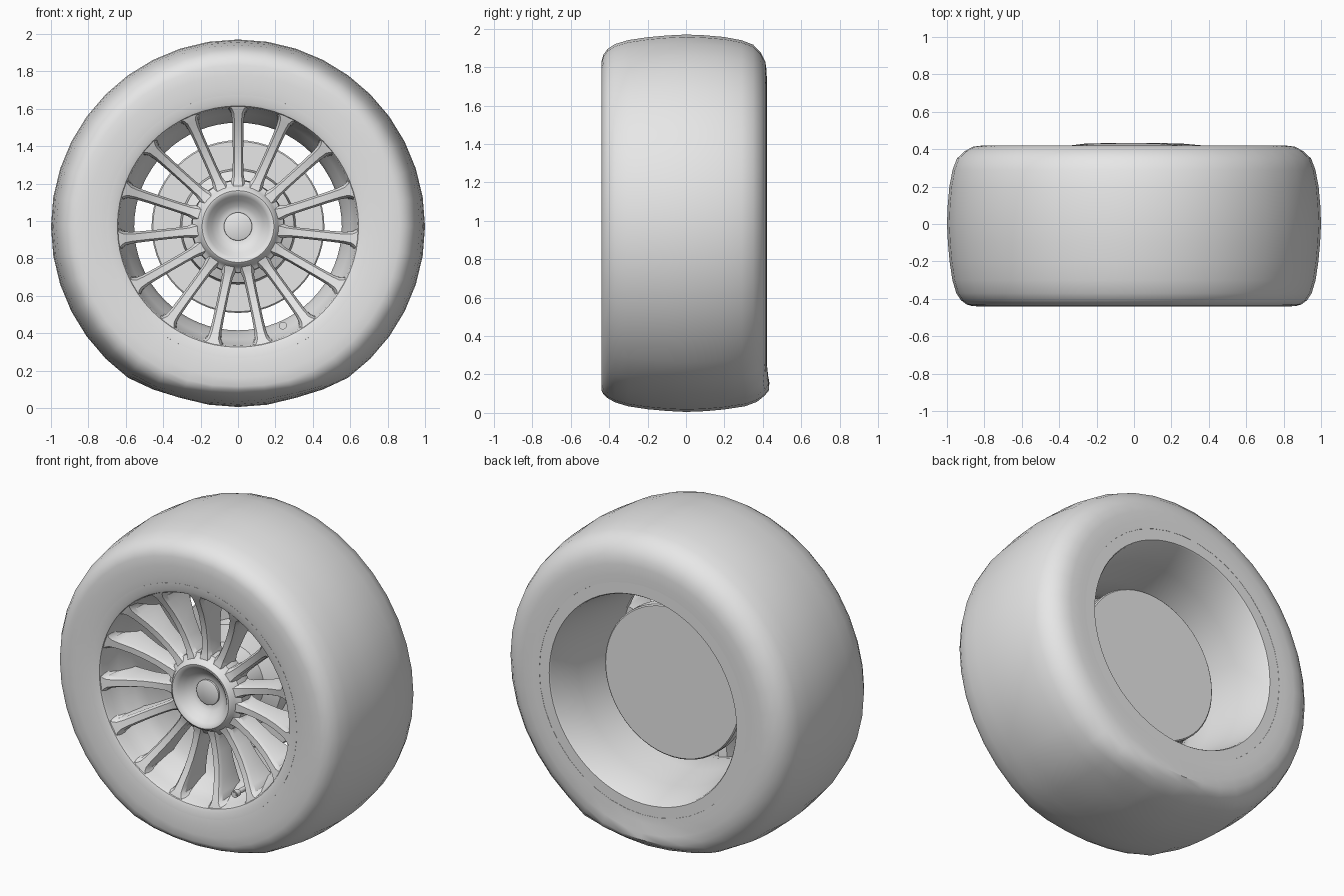
import bpy, bmesh, math
from mathutils import Matrix, Vector

if "Cube" in bpy.data.objects:
    bpy.data.objects.remove(bpy.data.objects["Cube"])

CZ = 0.97  # axle height

grey = bpy.data.materials.new("plain grey")
grey.diffuse_color = (0.8, 0.8, 0.8, 1)
grey.use_nodes = True
grey.node_tree.nodes["Principled BSDF"].inputs["Base Color"].default_value = grey.diffuse_color


def finish(name, bm, angle=35):
    bmesh.ops.remove_doubles(bm, verts=bm.verts, dist=1e-5)
    bmesh.ops.recalc_face_normals(bm, faces=bm.faces)
    me = bpy.data.meshes.new(name)
    bm.to_mesh(me)
    bm.free()
    ob = bpy.data.objects.new(name, me)
    bpy.context.collection.objects.link(ob)
    me.materials.append(grey)
    bpy.ops.object.select_all(action='DESELECT')
    ob.select_set(True)
    bpy.context.view_layer.objects.active = ob
    bpy.ops.object.shade_smooth_by_angle(angle=math.radians(angle))
    return ob


def lathe(name, profile, seg, closed=False, deform=None, angle=35):
    """Revolve (y, radius) points about the axle."""
    bm = bmesh.new()
    rings = []
    for i in range(seg):
        a = 2 * math.pi * i / seg + math.pi / 2
        rings.append([bm.verts.new((r * math.cos(a), y, r * math.sin(a))) for y, r in profile])
    n = len(profile)
    for i in range(seg):
        A, B = rings[i], rings[(i + 1) % seg]
        for j in range(n if closed else n - 1):
            k = (j + 1) % n
            if profile[j][1] < 1e-6:
                bm.faces.new((A[j], A[k], B[k]))
            elif profile[k][1] < 1e-6:
                bm.faces.new((A[j], A[k], B[j]))
            else:
                bm.faces.new((A[j], A[k], B[k], B[j]))
    for v in bm.verts:
        if deform:
            deform(v.co)
        v.co.z += CZ
    return finish(name, bm, angle)


def step(t):
    t = max(0.0, min(1.0, t))
    return t * t * (3 - 2 * t)


def sag(co):
    """Flatten the tyre where it meets the ground and bulge its back wall."""
    t = step((-co.z - 0.82) / 0.13)
    co.z += 0.035 * t
    if co.y > 0.25:
        co.y += 0.02 * step((-co.z - 0.76) / 0.08)


# Tyre
lathe("tyre", [
    (-0.39, 0.69), (-0.435, 0.703), (-0.44, 0.74), (-0.441, 0.81), (-0.439, 0.865),
    (-0.43, 0.895), (-0.408, 0.925), (-0.37, 0.95), (-0.30, 0.971), (-0.2, 0.986),
    (-0.1, 0.995), (0, 1.0), (0.1, 0.996), (0.2, 0.987), (0.29, 0.97), (0.35, 0.947),
    (0.39, 0.905), (0.413, 0.86), (0.42, 0.81), (0.421, 0.75), (0.42, 0.703), (0.38, 0.69),
], 40, closed=True, deform=sag, angle=40)

# Rim with front flange and tapering barrel
lathe("rim", [
    (-0.39, 0.705), (-0.436, 0.704), (-0.432, 0.665), (-0.424, 0.645), (-0.41, 0.638),
    (-0.36, 0.63), (-0.30, 0.605), (-0.22, 0.57), (-0.15, 0.555), (0.0, 0.568),
    (0.20, 0.595), (0.41, 0.63), (0.419, 0.636), (0.419, 0.704), (0.38, 0.705),
    (0.2, 0.66), (-0.2, 0.65),
], 64, closed=True)

# Dished hub
lathe("hub", [
    (-0.285, 0.0), (-0.285, 0.085), (-0.295, 0.11), (-0.32, 0.14), (-0.347, 0.163),
    (-0.362, 0.18), (-0.364, 0.192), (-0.355, 0.204), (-0.335, 0.214), (-0.32, 0.228),
    (-0.31, 0.245), (-0.25, 0.25), (-0.20, 0.235), (-0.20, 0.0),
], 48)

# Centre cap
lathe("centre_cap", [(-0.30, 0.0), (-0.30, 0.068), (-0.296, 0.075), (-0.27, 0.076)], 40)

# Brake disc and its raised carrier
lathe("brake_disc", [
    (0.06, 0.0), (0.06, 0.455), (0.066, 0.462), (0.124, 0.462), (0.13, 0.455), (0.13, 0.0),
], 56)
lathe("disc_carrier", [
    (-0.21, 0.0), (-0.21, 0.19), (-0.05, 0.21), (-0.01, 0.30), (0.065, 0.31),
], 48)

# Fifteen curved spokes: radius, front y, back y, half width at front and back
STATIONS = [
    (0.20, -0.335, -0.21, 0.026, 0.040),
    (0.235, -0.328, -0.21, 0.024, 0.042),
    (0.25, -0.325, -0.21, 0.021, 0.036),
    (0.275, -0.323, -0.21, 0.019, 0.030),
    (0.34, -0.324, -0.21, 0.018, 0.028),
    (0.42, -0.335, -0.21, 0.018, 0.028),
    (0.50, -0.357, -0.20, 0.018, 0.029),
    (0.57, -0.386, -0.19, 0.019, 0.031),
    (0.61, -0.405, -0.19, 0.023, 0.037),
    (0.63, -0.414, -0.19, 0.033, 0.048),
    (0.645, -0.420, -0.19, 0.052, 0.068),
]
bm = bmesh.new()
for s in range(15):
    rot = Matrix.Rotation(2 * math.pi * s / 15, 4, 'Y')
    prev = None
    for r, yf, yb, wf, wb in STATIONS:
        rb = min(r, 0.60)  # keep the back edge inside the barrel wall
        sec = [(-wf, yf, r), (wf, yf, r), (wb, yf + 0.022, r),
               (wb, yb, rb), (-wb, yb, rb), (-wb, yf + 0.022, r)]
        cur = [bm.verts.new(rot @ Vector(p) + Vector((0, 0, CZ))) for p in sec]
        if prev:
            for j in range(6):
                k = (j + 1) % 6
                bm.faces.new((prev[j], prev[k], cur[k], cur[j]))
        else:
            bm.faces.new(cur)
        prev = cur
    bm.faces.new(prev)
finish("spokes", bm, 30)

# Valve stem with a wider tip
bm = bmesh.new()
for rad, y, length in ((0.014, -0.30, 0.16), (0.021, -0.36, 0.035)):
    bmesh.ops.create_cone(bm, cap_ends=True, segments=12, radius1=rad, radius2=rad, depth=length,
                          matrix=Matrix.Translation((0.24, y, 0.44)) @ Matrix.Rotation(math.pi / 2, 4, 'X'))
finish("valve_stem", bm)
